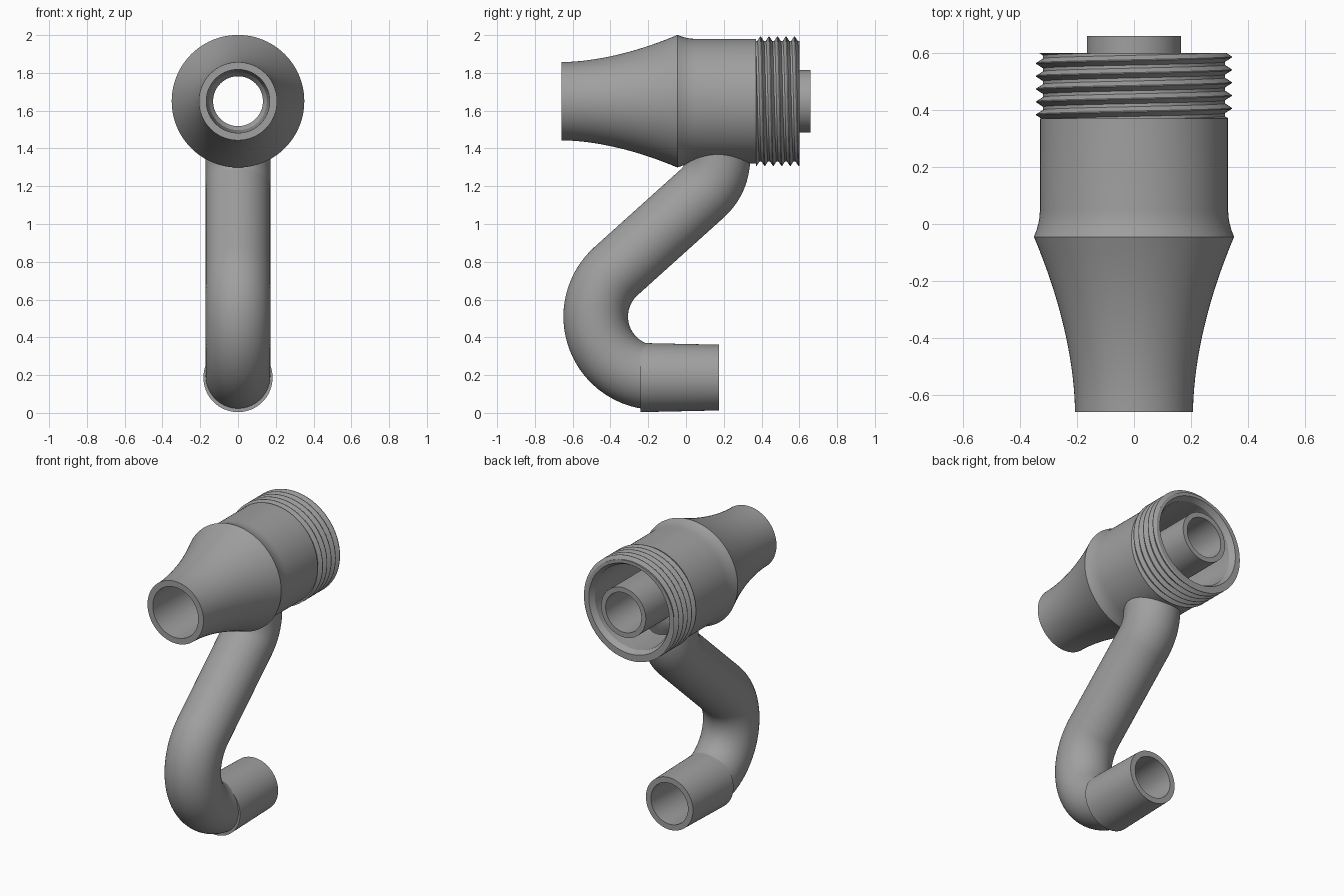
import bpy, bmesh, math
from math import sin, cos, pi, radians
from mathutils import Vector

if "Cube" in bpy.data.objects:
    bpy.data.objects.remove(bpy.data.objects["Cube"], do_unlink=True)

AXIS_Z = 1.65      # height of the main body axis
CUFF_Z = 0.187     # height of the outlet axis
SEG = 96

grey = bpy.data.materials.new("plain grey")
grey.use_nodes = True
grey.diffuse_color = (0.35, 0.35, 0.35, 1)
grey.node_tree.nodes["Principled BSDF"].inputs["Base Color"].default_value = (0.35, 0.35, 0.35, 1)


def make(name, bm):
    bmesh.ops.remove_doubles(bm, verts=bm.verts, dist=1e-5)
    bmesh.ops.recalc_face_normals(bm, faces=bm.faces)
    mesh = bpy.data.meshes.new(name)
    bm.to_mesh(mesh)
    bm.free()
    mesh.materials.append(grey)
    obj = bpy.data.objects.new(name, mesh)
    bpy.context.collection.objects.link(obj)
    return obj


def ring(centre, tilt, radius):
    """Circle in the plane facing the direction (0, cos tilt, sin tilt)."""
    up = Vector((0, -sin(tilt), cos(tilt)))
    return [centre + radius * (Vector((cos(a), 0, 0)) + up * sin(a))
            for a in (2 * pi * i / SEG for i in range(SEG))]


def skin(name, rings):
    """Join rings into a closed hollow solid (last ring meets the first)."""
    bm = bmesh.new()
    loops = [[bm.verts.new(p) for p in r] for r in rings]
    for k, a in enumerate(loops):
        b = loops[(k + 1) % len(loops)]
        for i in range(SEG):
            j = (i + 1) % SEG
            bm.faces.new((a[i], a[j], b[j], b[i]))
    return make(name, bm)


def lathe(name, profile, z):
    return skin(name, [ring(Vector((0, y, z)), 0, r) for y, r in profile])


def cut(obj, cutter):
    mod = obj.modifiers.new("cut", "BOOLEAN")
    mod.operation, mod.solver, mod.object = "DIFFERENCE", "EXACT", cutter
    select(obj)
    bpy.ops.object.modifier_apply(modifier=mod.name)
    bpy.data.objects.remove(cutter, do_unlink=True)


def select(obj):
    bpy.ops.object.select_all(action="DESELECT")
    obj.select_set(True)
    bpy.context.view_layer.objects.active = obj


def cylinder(name, centre, radius, depth, along_y=False):
    bm = bmesh.new()
    bmesh.ops.create_cone(bm, cap_ends=True, segments=SEG, radius1=radius,
                          radius2=radius, depth=depth)
    if along_y:
        for v in bm.verts:
            v.co.y, v.co.z = v.co.z, -v.co.y
    bmesh.ops.translate(bm, verts=bm.verts, vec=centre)
    obj = make(name, bm)
    obj.hide_render = True
    return obj


# Main body: flared nozzle, ridge, barrel, open cavity and inner tube
flare = [(-0.66 + 0.615 * t, 0.207 + 0.144 * t ** 1.8) for t in (i / 16 for i in range(17))]
neck = [(-0.045 + 0.095 * t, 0.33 + 0.021 * (1 - t) ** 2) for t in (0.25, 0.5, 0.75, 1)]
barrel = [(0.37, 0.33), (0.37, 0.316), (0.60, 0.316), (0.60, 0.298), (0.565, 0.278), (0.04, 0.278)]
tube = [(0.04, 0.165), (0.66, 0.165), (0.66, 0.132), (-0.05, 0.132), (-0.08, 0.153), (-0.66, 0.168)]
body = lathe("body", flare + neck + barrel + tube, AXIS_Z)

# Screw thread: helical grid, clamped flat at both ends
PITCH, LOW, HIGH, TOP_PEAK = 0.045, 0.37, 0.60, 0.584
STEPS = [(0, 0.343), (0.08, 0.343), (0.42, 0.319), (0.66, 0.319)]


def thread_radius(y):
    phase = ((y - TOP_PEAK) / PITCH) % 1
    pts = STEPS + [(1, 0.343)]
    for (p, r), (q, s) in zip(pts, pts[1:]):
        if p <= phase <= q:
            return r + (s - r) * (phase - p) / (q - p)
    return pts[-1][1]


bm = bmesh.new()
columns = []
for i in range(SEG + 1):
    a = 2 * pi * i / SEG
    column = []
    for turn in range(-8, 4):
        for p, crest in STEPS:
            raw = TOP_PEAK + PITCH * (turn + p - a / (2 * pi))
            y = min(max(raw, LOW), HIGH)
            r = crest if raw == y else thread_radius(y + PITCH * a / (2 * pi))
            if abs(raw - y) > PITCH / 2:
                r = 0.305
            column.append(bm.verts.new((r * cos(a), y, AXIS_Z + r * sin(a))))
    columns.append(column)
for a, b in zip(columns, columns[1:]):
    for k in range(len(a) - 1):
        bm.faces.new((a[k], a[k + 1], b[k + 1], b[k]))
bmesh.ops.dissolve_degenerate(bm, dist=1e-5, edges=bm.edges)
thread = make("screw_thread", bm)

# Bent pipe: vertical stub, upper bend, straight run, large lower bend
LEAN, BIG, SMALL, PIPE_Y = radians(42), 0.323, 0.25, 0.169
path = []
for i in range(33):                      # lower bend, from outlet round to the run
    t = radians(-90) - (pi - LEAN) * i / 32
    path.append((Vector((0, -0.155 + BIG * cos(t), 0.51 + BIG * sin(t))), t - pi / 2))
run_end = path[-1][0] + 0.615 * Vector((0, cos(LEAN), sin(LEAN)))
hub = run_end + SMALL * Vector((0, -sin(LEAN), cos(LEAN)))
for i in range(17):                      # upper bend into the barrel
    t = LEAN - pi / 2 + (pi / 2 - LEAN) * i / 16
    path.append((hub + SMALL * Vector((0, cos(t), sin(t))), t + pi / 2))
path.append((path[-1][0] + Vector((0, 0, 0.09)), pi / 2))
pipe = skin("bent_pipe", [ring(c, t, 0.171) for c, t in path]
            + [ring(c, t, 0.137) for c, t in reversed(path)])

# Outlet cuff at the lower end
cuff = lathe("outlet_cuff", [(-0.24, 0.155), (-0.24, 0.183), (0.175, 0.174),
                             (0.175, 0.137), (-0.155, 0.137)], CUFF_Z)

# Open the pipe into the body cavity
cut(body, cylinder("port_cutter", (0, PIPE_Y, 1.33), 0.137, 0.24))
cut(pipe, cylinder("cavity_cutter", (0, 0.2, AXIS_Z), 0.285, 0.9, along_y=True))

for obj in (body, thread, pipe, cuff):
    select(obj)
    bpy.ops.object.shade_smooth_by_angle(angle=radians(25))
